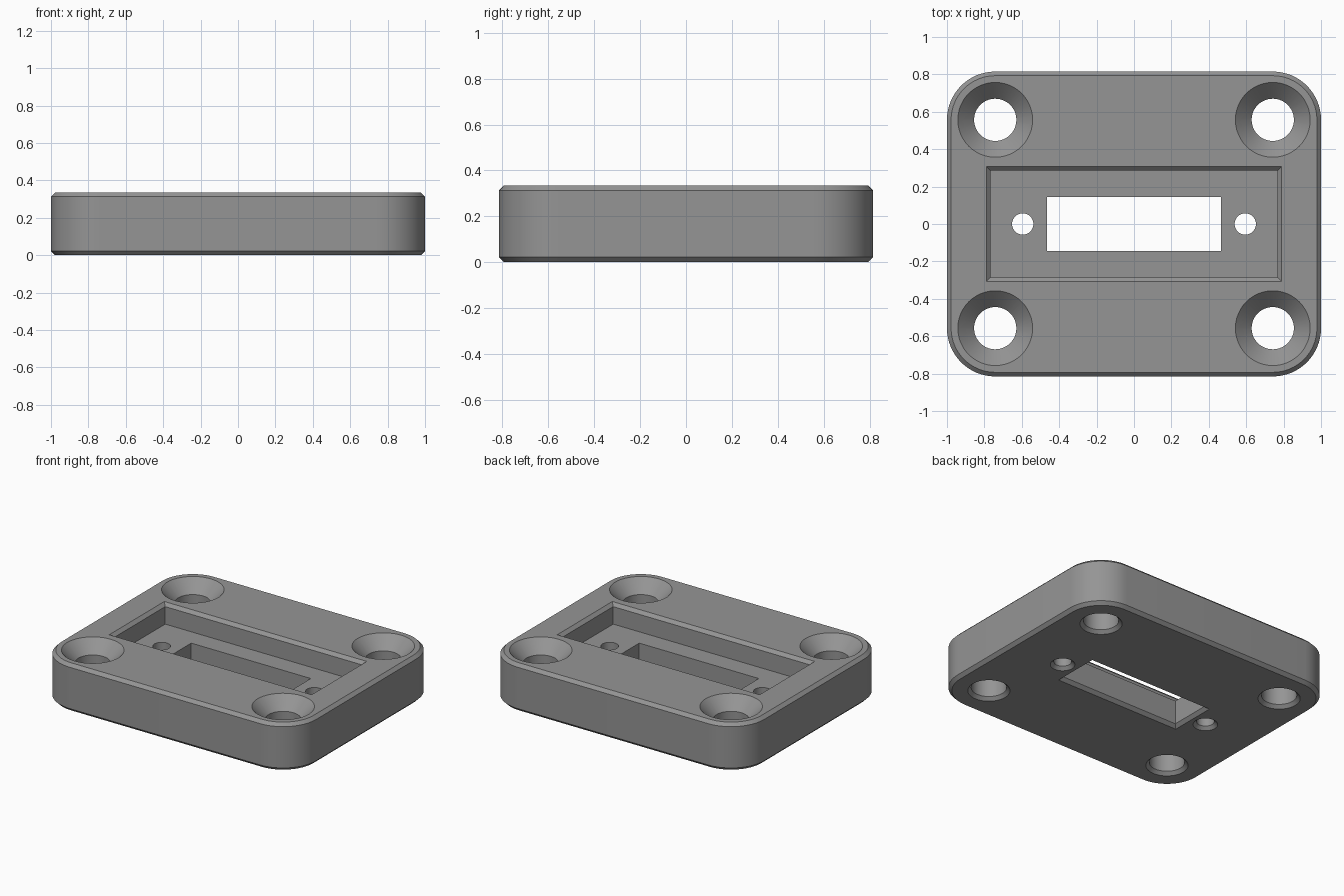
import bpy, bmesh, math

if "Cube" in bpy.data.objects:
    bpy.data.objects.remove(bpy.data.objects["Cube"])

H = 0.335      # plate height
C = 0.022      # chamfer size
FLOOR = 0.19   # pocket floor height
E = 0.03       # how far cutters run past the faces


def outline(hx, hy, r, z, segs):
    """Rounded rectangle loop; r = 0 gives sharp corners, hx = hy = r a circle."""
    if r == 0:
        return [(hx, hy, z), (-hx, hy, z), (-hx, -hy, z), (hx, -hy, z)]
    pts = []
    for q, (sx, sy) in enumerate([(1, 1), (-1, 1), (-1, -1), (1, -1)]):
        n = segs if hx == r else segs + 1      # a circle needs no doubled points
        for i in range(n):
            a = (q + i / segs) * math.pi / 2
            pts.append((sx * (hx - r) + r * math.cos(a),
                        sy * (hy - r) + r * math.sin(a), z))
    return pts


def loft(name, hx, hy, r, steps, at=(0, 0), segs=16):
    """Closed solid from steps of (z, outward offset)."""
    bm = bmesh.new()
    loops = []
    for z, d in steps:
        ring = outline(hx + d, hy + d, r + d if r else 0, z, segs)
        loops.append([bm.verts.new((x + at[0], y + at[1], z)) for x, y, z in ring])
    n = len(loops[0])
    for a, b in zip(loops, loops[1:]):
        for i in range(n):
            j = (i + 1) % n
            bm.faces.new((a[i], a[j], b[j], b[i]))
    bm.faces.new(loops[0][::-1])
    bm.faces.new(loops[-1])
    bmesh.ops.recalc_face_normals(bm, faces=bm.faces)
    mesh = bpy.data.meshes.new(name)
    bm.to_mesh(mesh)
    bm.free()
    ob = bpy.data.objects.new(name, mesh)
    bpy.context.collection.objects.link(ob)
    return ob


grey = bpy.data.materials.new("mid grey")
grey.diffuse_color = (0.3, 0.3, 0.3, 1)
grey.use_nodes = True
grey.node_tree.nodes["Principled BSDF"].inputs["Base Color"].default_value = grey.diffuse_color

# Plate with rounded corners, chamfered above and below
plate = loft("mounting_plate", 1.0, 0.815, 0.258,
             [(0, -C), (C, 0), (H - C, 0), (H, -C)])
plate.data.materials.append(grey)

# Recessed pocket, then the slot through its floor
cutters = [
    loft("pocket_cutter", 0.767, 0.285, 0,
         [(FLOOR, 0), (H - C, 0), (H + E, C + E)]),
    loft("slot_cutter", 0.466, 0.145, 0,
         [(-E, C + E), (C, 0), (FLOOR + E, 0)]),
]
for sx in (-1, 1):
    # Small fastener holes beside the slot
    cutters.append(loft("small_hole_cutter", 0.057, 0.057, 0.057,
                        [(-E, C + E), (C, 0), (FLOOR + E, 0)], (sx * 0.595, 0), 8))
    # Countersunk corner holes
    for sy in (-1, 1):
        cutters.append(loft("corner_hole_cutter", 0.113, 0.113, 0.113,
                            [(-E, C + E), (C, 0), (H - 0.087, 0), (H + E, 0.087 + E)],
                            (sx * 0.742, sy * 0.557), 12))

bpy.context.view_layer.objects.active = plate
plate.select_set(True)
for cutter in cutters:
    cutter.hide_render = True
    cutter.select_set(False)
    mod = plate.modifiers.new("cut", 'BOOLEAN')
    mod.operation = 'DIFFERENCE'
    mod.solver = 'EXACT'
    mod.object = cutter
    bpy.ops.object.modifier_apply(modifier=mod.name)
    bpy.data.objects.remove(cutter)

bpy.ops.object.shade_smooth_by_angle(angle=math.radians(30))
